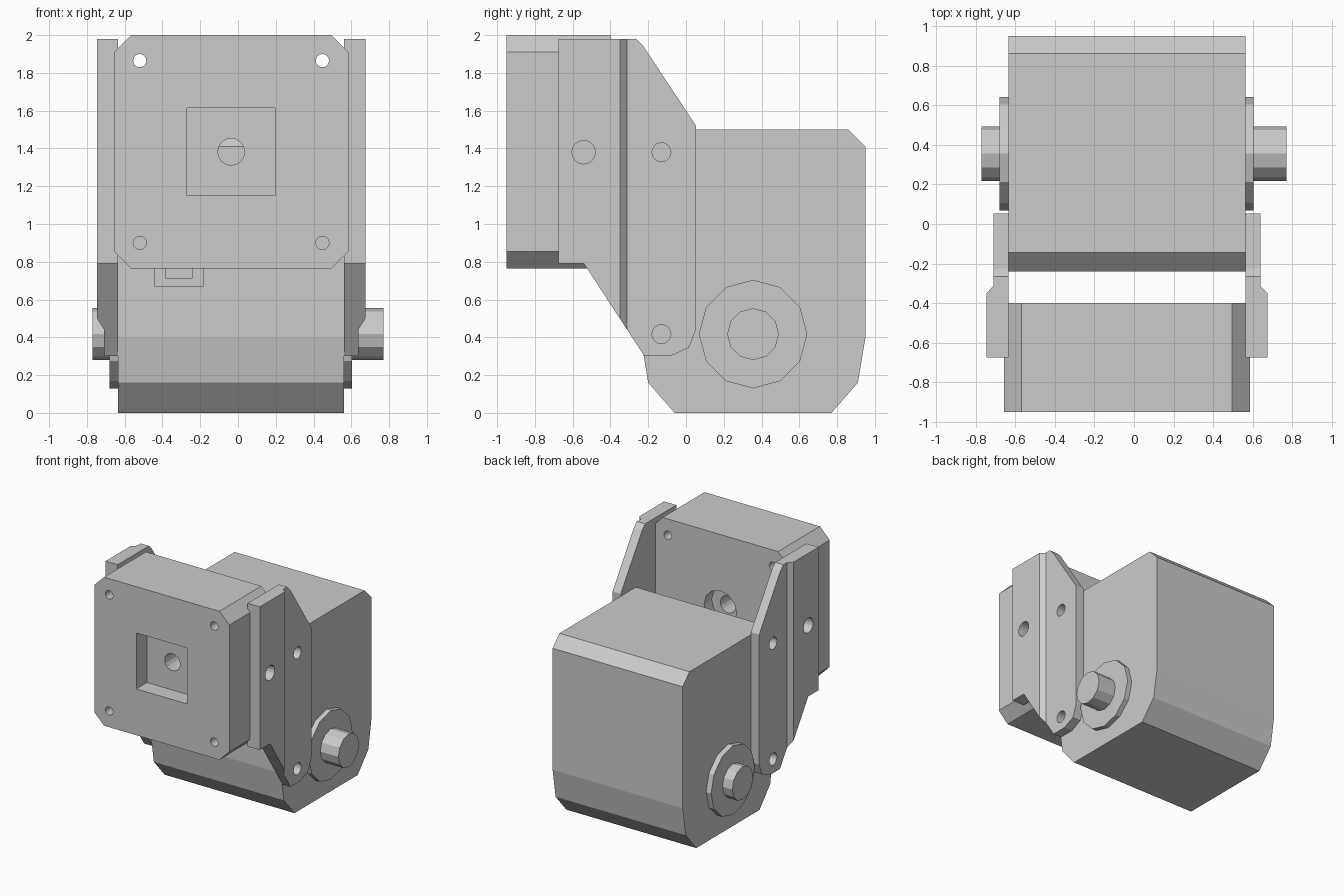
import bpy, bmesh
from math import cos, sin, pi, radians

if "Cube" in bpy.data.objects:
    bpy.data.objects.remove(bpy.data.objects["Cube"])

MID = -0.036  # symmetry plane of the housing


def prism(name, pts, axis, a, b):
    """Extrude a 2D profile along axis from a to b."""
    put = {'x': lambda p, t: (t, p[0], p[1]),
           'y': lambda p, t: (p[0], t, p[1]),
           'z': lambda p, t: (p[0], p[1], t)}[axis]
    bm = bmesh.new()
    lo = [bm.verts.new(put(p, a)) for p in pts]
    hi = [bm.verts.new(put(p, b)) for p in pts]
    n = len(pts)
    bm.faces.new(lo)
    bm.faces.new(hi)
    for i in range(n):
        j = (i + 1) % n
        bm.faces.new((lo[i], lo[j], hi[j], hi[i]))
    bmesh.ops.recalc_face_normals(bm, faces=bm.faces)
    me = bpy.data.meshes.new(name)
    bm.to_mesh(me)
    bm.free()
    ob = bpy.data.objects.new(name, me)
    bpy.context.collection.objects.link(ob)
    return ob


def ring(cx, cy, r, n=16):
    return [(cx + r * cos(2 * pi * i / n), cy + r * sin(2 * pi * i / n)) for i in range(n)]


def rect(x0, x1, y0, y1):
    return [(x0, y0), (x1, y0), (x1, y1), (x0, y1)]


def cut(ob, pts, axis, a, b):
    """Subtract an extruded profile and discard the cutter."""
    c = prism("cutter", pts, axis, a, b)
    c.hide_render = True
    m = ob.modifiers.new("cut", 'BOOLEAN')
    m.operation, m.solver, m.object = 'DIFFERENCE', 'EXACT', c
    bpy.context.view_layer.objects.active = ob
    bpy.ops.object.modifier_apply(modifier=m.name)
    bpy.data.objects.remove(c, do_unlink=True)


# Main housing with a stepped socket in its front face
housing = prism("housing", [(-0.06, 0), (0.77, 0), (0.91, 0.16), (0.95, 0.4),
                            (0.95, 1.41), (0.86, 1.5), (-0.145, 1.5), (-0.24, 1.41),
                            (-0.24, 0.4), (-0.2, 0.16)], 'x', -0.634, 0.562)
cut(housing, rect(-0.44, -0.185, 0.67, 0.92), 'y', -0.4, -0.19)
cut(housing, rect(-0.385, -0.24, 0.715, 0.875), 'y', -0.4, -0.14)

# Front block with cut corners
x0, x1, z0, z1, c = -0.657, 0.585, 0.765, 2.0, 0.09
block = prism("front_block", [(x0 + c, z0), (x1 - c, z0), (x1, z0 + c), (x1, z1 - c),
                              (x1 - c, z1), (x0 + c, z1), (x0, z1 - c), (x0, z0 + c)],
              'y', -0.95, -0.4)
cut(block, rect(-0.27, 0.197, 1.15, 1.615), 'y', -1.1, -0.81)
cut(block, ring(MID, 1.382, 0.15, 12), 'y', -0.5, -0.2)
cut(block, ring(MID, 1.382, 0.071, 16), 'y', -1.1, -0.2)
for x in (-0.52, 0.447):
    for z in (0.9, 1.865):
        cut(block, ring(x, z, 0.035), 'y', -1.1, -0.2)

# Side plates: thick at the front, stepped thinner at the back
plate_profile = [(-0.675, 0.79), (-0.54, 0.79), (-0.22, 0.3), (-0.085, 0.3),
                 (0.015, 0.345), (0.053, 0.44), (0.053, 1.52), (-0.225, 1.94),
                 (-0.265, 1.98), (-0.675, 1.98)]
for side, s in (("right", 1), ("left", -1)):
    px = lambda d: MID + s * d
    plate = prism(side + "_plate", plate_profile, 'x', px(0.598), px(0.71))
    cut(plate, [(px(0.71), -0.35), (px(0.674), -0.313), (px(0.674), 0.2),
                (px(0.9), 0.2), (px(0.9), -0.35)], 'z', 0, 2.2)
    for y, z, r in ((-0.13, 1.38, 0.05), (-0.13, 0.417, 0.05), (-0.542, 1.38, 0.062)):
        cut(plate, ring(y, z, r), 'x', px(0.5), px(0.9))

# Shaft collars and stubs on both sides
for side, xs, collar, end in (("right", 0.55, 0.604, 0.77), ("left", -0.62, -0.68, -0.77)):
    prism(side + "_collar", ring(0.355, 0.417, 0.287, 12), 'x', xs, collar)
    prism(side + "_shaft", ring(0.355, 0.417, 0.137, 12), 'x', xs, end)
